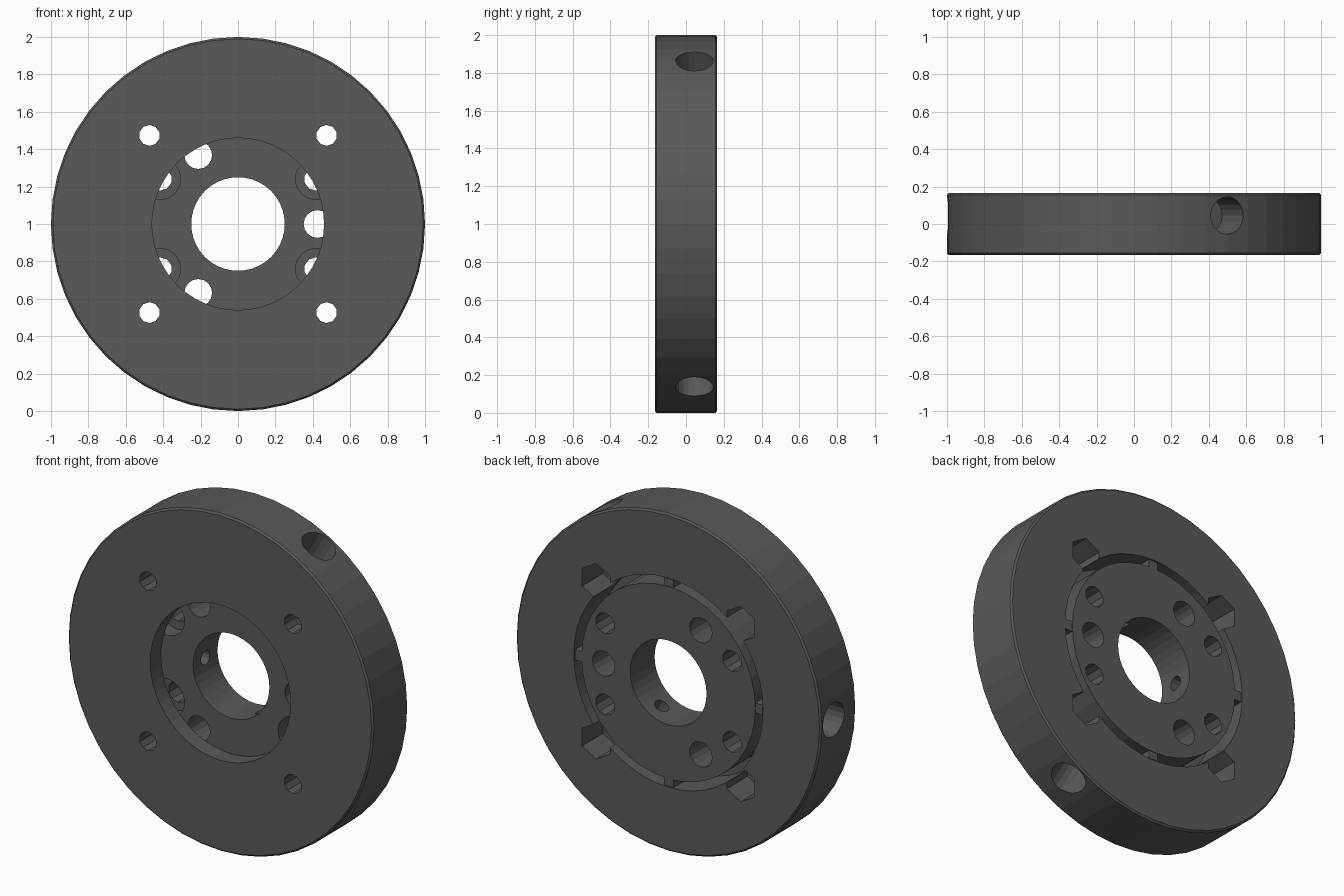
import bpy, bmesh
from math import sin, cos, pi, radians
from mathutils import Vector

if "Cube" in bpy.data.objects:
    bpy.data.objects.remove(bpy.data.objects["Cube"])

CZ = 1.0            # height of the wheel axis
FRONT, BACK = -0.165, 0.165
SEAT = -0.065       # depth where the hub rests on the front lip

mat = bpy.data.materials.new("dark_grey")
mat.diffuse_color = (0.1, 0.1, 0.105, 1)
mat.use_nodes = True
mat.node_tree.nodes["Principled BSDF"].inputs["Base Color"].default_value = mat.diffuse_color


def make_object(name, bm):
    bmesh.ops.recalc_face_normals(bm, faces=bm.faces[:])
    me = bpy.data.meshes.new(name)
    bm.to_mesh(me)
    bm.free()
    ob = bpy.data.objects.new(name, me)
    bpy.context.collection.objects.link(ob)
    return ob


def lathe(name, profile, n):
    """Revolve a closed (radius, y) profile about the wheel axis."""
    bm = bmesh.new()
    rings = []
    for i in range(n):
        a = 2 * pi * i / n
        rings.append([bm.verts.new((r * cos(a), y, CZ + r * sin(a))) for r, y in profile])
    m = len(profile)
    for i in range(n):
        p, q = rings[i], rings[(i + 1) % n]
        for j in range(m):
            k = (j + 1) % m
            bm.faces.new((p[j], p[k], q[k], q[j]))
    ob = make_object(name, bm)
    ob.data.materials.append(mat)
    return ob


def rod(start, end, r, n):
    """Straight prism between two points, used as a drill."""
    a, b = Vector(start), Vector(end)
    bm = bmesh.new()
    bmesh.ops.create_cone(bm, cap_ends=True, segments=n, radius1=r, radius2=r,
                          depth=(b - a).length)
    bm.transform((b - a).to_track_quat('Z', 'Y').to_matrix().to_4x4())
    bmesh.ops.translate(bm, verts=bm.verts, vec=(a + b) / 2)
    return make_object("cutter", bm)


def axial(r, deg, y0, y1, size, n):
    a = radians(deg)
    x, z = r * cos(a), CZ + r * sin(a)
    return rod((x, y0, z), (x, y1, z), size, n)


def radial(deg, r0, r1, y, size, n):
    a = radians(deg)
    return rod((r0 * cos(a), y, CZ + r0 * sin(a)), (r1 * cos(a), y, CZ + r1 * sin(a)), size, n)


def block(deg, r0, r1, y0, y1, width):
    """Box lying along a radius."""
    a = radians(deg)
    u, t = Vector((cos(a), 0, sin(a))), Vector((-sin(a), 0, cos(a)))
    bm = bmesh.new()
    bmesh.ops.create_cube(bm, size=1)
    for v in bm.verts:
        c = v.co.copy()
        v.co = (u * (r0 + (c.x + .5) * (r1 - r0)) + t * c.z * width
                + Vector((0, y0 + (c.y + .5) * (y1 - y0), CZ)))
    return make_object("cutter", bm)


def boolean(ob, tool, op='DIFFERENCE'):
    tool.hide_render = True
    mod = ob.modifiers.new("cut", 'BOOLEAN')
    mod.operation, mod.object, mod.solver = op, tool, 'EXACT'
    bpy.context.view_layer.objects.active = ob
    bpy.ops.object.modifier_apply(modifier=mod.name)
    bpy.data.objects.remove(tool, do_unlink=True)


# Outer ring: front lip with opening, recess open to the back
c = 0.01
ring = lathe("outer_ring", [(0.46, FRONT), (1 - c, FRONT), (1, FRONT + c), (1, BACK - c),
                            (1 - c, BACK), (0.62, BACK), (0.62, SEAT), (0.46, SEAT)], 48)
for deg in (45, 135, 225, 315):
    # bolt hole, nut pocket and the slot joining it to the recess
    boolean(ring, axial(0.67, deg, FRONT - .1, BACK + .1, 0.056, 10))
    boolean(ring, axial(0.67, deg, -0.03, BACK + .1, 0.105, 6))
    boolean(ring, block(deg, 0.56, 0.68, -0.03, BACK + .1, 0.12))
for deg in (60, 180, 300):
    # blind holes in the rim
    boolean(ring, radial(deg, 0.77, 1.1, 0.045, 0.1, 20))

# Hub disc sitting in the recess
hub = lathe("hub_disc", [(0.25, SEAT + .002), (0.57, SEAT + .002), (0.57, BACK), (0.25, BACK)], 40)
for deg in (0, 90, 180, 270):
    # locating tabs
    boolean(hub, block(deg, 0.5, 0.615, SEAT + .01, BACK - .003, 0.06), 'UNION')
for deg in (0, 120, 240):
    # large through holes, with set screw holes between them
    boolean(hub, axial(0.425, deg, -.3, .3, 0.074, 16))
    boolean(hub, radial(deg + 60, 0.2, 0.54, 0.05, 0.042, 12))
for deg in (30, 150, 210, 330):
    # screw holes counterbored from the front
    boolean(hub, axial(0.48, deg, -.3, .3, 0.062, 10))
    boolean(hub, axial(0.48, deg, -.3, 0.03, 0.11, 16))

for ob in (ring, hub):
    bpy.ops.object.select_all(action='DESELECT')
    ob.select_set(True)
    bpy.context.view_layer.objects.active = ob
    bpy.ops.object.shade_flat()
